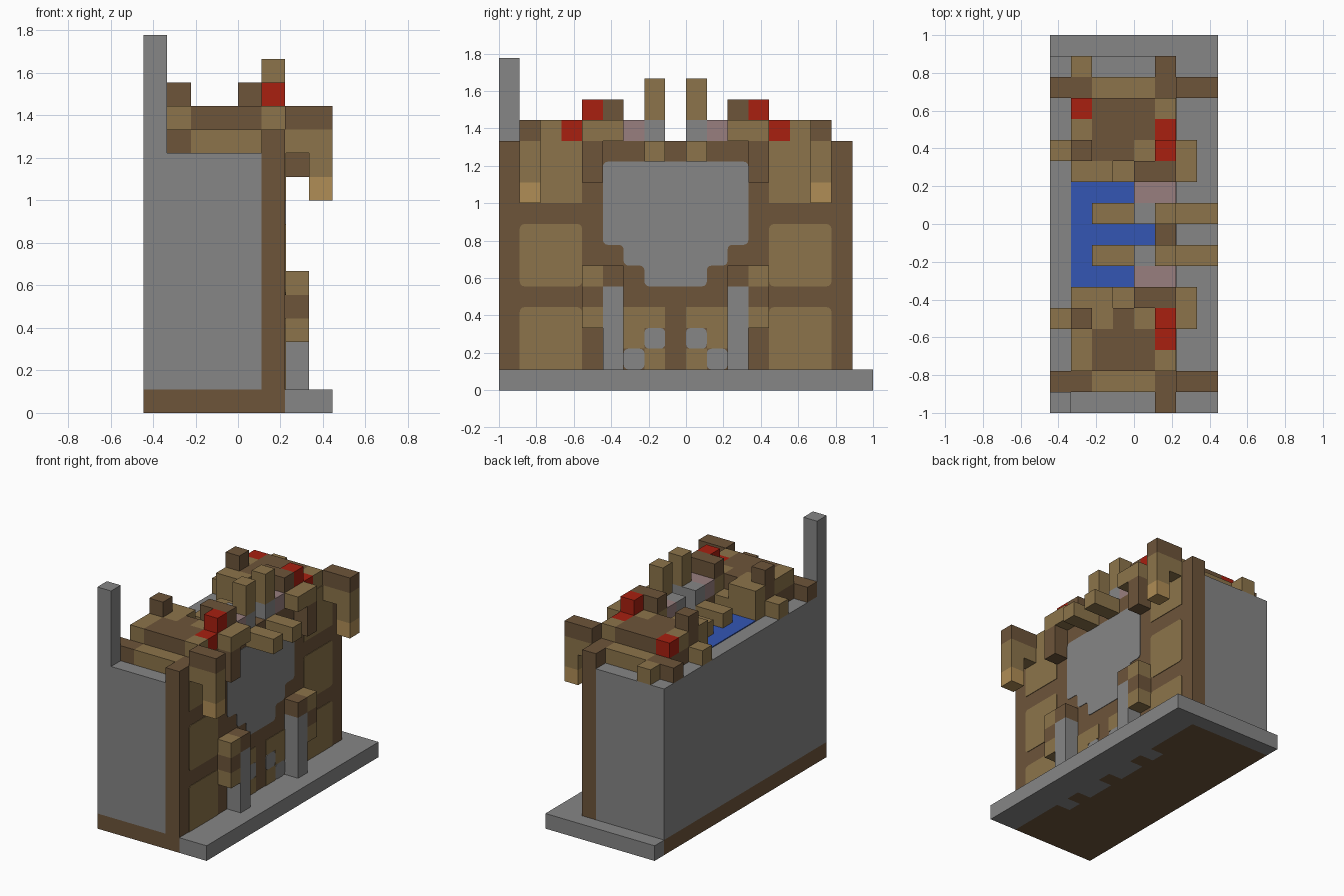
import bpy
import bmesh

cube = bpy.data.objects.get("Cube")
if cube:
    bpy.data.objects.remove(cube)

U = 1 / 9          # one building block
LAST = 17          # block count mirrored along the facade


def material(name, rgb):
    m = bpy.data.materials.new(name)
    m.use_nodes = True
    m.diffuse_color = (*rgb, 1)
    m.node_tree.nodes["Principled BSDF"].inputs["Base Color"].default_value = (*rgb, 1)
    return m


BROWN = material("dark wood", (.153, .089, .042))
STONE = material("grey stone", (.238, .238, .238))
TAN = material("tan wood", (.262, .175, .069))
RED = material("red", (.392, .014, .005))
BLUE = material("blue", (.033, .093, .456))
PINK = material("dusty pink", (.314, .209, .209))
PALE = material("pale wood", (.434, .27, .093))


def finish(name, bm, mat):
    bmesh.ops.recalc_face_normals(bm, faces=bm.faces)
    me = bpy.data.meshes.new(name)
    bm.to_mesh(me)
    bm.free()
    me.materials.append(mat)
    bpy.context.collection.objects.link(bpy.data.objects.new(name, me))


def box(name, mat, x, y, z):
    """Box from ranges counted in blocks."""
    bm = bmesh.new()
    bmesh.ops.create_cube(bm, size=1)
    for v in bm.verts:
        a, b, c = (r[0] if s < 0 else r[1] for r, s in zip((x, y, z), v.co))
        v.co = ((a - 4) * U, (b - 9) * U, c * U)
    finish(name, bm, mat)


def pair(name, mat, x, y, z):
    box(name + "_right", mat, x, y, z)
    box(name + "_left", mat, x, (LAST - y[1], LAST - y[0]), z)


def plate(name, mat, outline, rounded=True):
    """Thin inlay on the facade, outline as (y, z) blocks."""
    bm = bmesh.new()
    face = bm.faces.new([bm.verts.new((2 * U - .01 + .006, (y - 9) * U, z * U))
                         for y, z in outline])
    out = bmesh.ops.extrude_face_region(bm, geom=[face])["geom"]
    for v in (g for g in out if isinstance(g, bmesh.types.BMVert)):
        v.co.x += .008
    if rounded:
        edges = [e for e in bm.edges if abs(e.verts[0].co.x - e.verts[1].co.x) > .001]
        bmesh.ops.bevel(bm, geom=edges, offset=.025, segments=3, profile=.5, affect='EDGES')
    finish(name, bm, mat)


def panel(name, mat, y, z, rounded=True):
    for side, (a, b) in (("right", y), ("left", (LAST - y[1], LAST - y[0]))):
        plate(name + "_" + side, mat, [(a, z[0]), (b, z[0]), (b, z[1]), (a, z[1])], rounded)


# base and pavement
box("pavement", STONE, (6, 8), (0, 18), (0, 1))
box("end_pavement", STONE, (0, 6), (17, 18), (0, 1))
box("floor", BROWN, (0, 5), (0, 17), (0, 1))
pair("sill_end", BROWN, (5, 6), (0, 4), (0, 1))
pair("sill_step", STONE, (5, 6), (4, 5), (0, 1))
pair("sill_mid", BROWN, (5, 6), (5, 6), (0, 1))
pair("sill_door", STONE, (5, 6), (6, 8), (0, 1))
box("sill_center", BROWN, (5, 6), (8, 9), (0, 1))

# main body, facade and chimney
box("body", STONE, (0, 5), (0, 17), (1, 11))
box("facade", BROWN, (5, 6), (0, 17), (1, 12))
box("chimney", STONE, (0, 1), (0, 1), (11, 16))

# facade inlays
panel("lower_panel", TAN, (1, 4), (.6, 4))
panel("middle_panel", TAN, (1, 4), (5, 8))
panel("upper_panel", TAN, (1, 4), (9, 12), False)
plate("window", STONE, [(7, 5), (10, 5), (10, 6), (11, 6), (11, 7), (12, 7),
                        (12, 11), (5, 11), (5, 7), (6, 7), (6, 6), (7, 6)])
panel("door_trim", TAN, (6, 7), (2, 4), False)
panel("door_foot", STONE, (6, 7), (1, 2))
panel("door_light", STONE, (7, 8), (2, 3))
panel("door_head", TAN, (7, 8), (3, 4), False)
panel("door_base", TAN, (7, 8), (1, 2), False)

# porch posts with brackets
pair("post", STONE, (6, 7), (5, 6), (1, 5))
pair("post_cap", BROWN, (6, 7), (5, 6), (5, 6))
for k, mat in enumerate((TAN, BROWN, TAN)):
    pair("bracket_%d" % k, mat, (6, 7), (4, 5), (3 + k, 4 + k))

# hanging lamps on arms
pair("lamp_arm", BROWN, (6, 8), (1, 2), (12, 13))
pair("lamp_brace", TAN, (6, 7), (1, 2), (11, 12))
pair("lamp", TAN, (7, 8), (1, 2), (10, 12))
pair("lamp_glow", PALE, (7, 8), (1, 2), (9, 10))

# end roofs
pair("roof_corner", BROWN, (0, 2), (1, 2), (11, 12))
pair("roof_eave", TAN, (2, 5), (1, 2), (11, 12))
pair("roof_deck", BROWN, (1, 5), (2, 5), (11, 12))
pair("roof_top", BROWN, (2, 5), (2, 4), (12, 13))
box("roof_back_trim_right", TAN, (1, 2), (2, 4), (12, 13))
box("roof_back_trim_left", TAN, (1, 2), (13, 14), (12, 13))
box("red_back_block", RED, (1, 2), (14, 15), (12, 13))
box("end_trim", TAN, (1, 2), (16, 17), (11, 12))
pair("back_bracket", TAN, (0, 1), (4, 5), (11, 12))
pair("back_post", BROWN, (1, 2), (4, 5), (12, 14))
box("roof_cap_tan", TAN, (2, 3), (4, 5), (12, 13))
box("roof_cap_brown", BROWN, (2, 3), (12, 13), (12, 13))
pair("roof_ridge", BROWN, (3, 4), (4, 5), (12, 13))
pair("roof_ridge_end", TAN, (4, 5), (4, 5), (12, 13))
pair("inner_eave", TAN, (1, 4), (5, 6), (11, 12))
pair("inner_eave_top", TAN, (1, 3), (5, 6), (12, 13))

# front roof edge
pair("front_trim", TAN, (5, 6), (2, 3), (12, 13))
pair("red_low", RED, (5, 6), (3, 4), (12, 13))
pair("red_base", TAN, (5, 6), (4, 5), (12, 13))
pair("red_high", RED, (5, 6), (4, 5), (13, 14))
pair("awning", TAN, (6, 7), (4, 6), (12, 13))
pair("awning_drop", BROWN, (6, 7), (4, 5), (10, 12))
pair("gate_base", BROWN, (4, 5), (5, 7), (11, 12))
pair("gate_wall", TAN, (4, 6), (5, 6), (12, 13))
pair("gate_top", BROWN, (4, 6), (5, 6), (13, 14))
pair("pink_block", PINK, (4, 6), (6, 7), (12, 13))

# pool court with beams and towers
box("pool", BLUE, (1, 4), (6, 11), (11, 11.06))
box("pool_channel", BLUE, (4, 5), (8, 9), (11, 11.06))
pair("pool_beam", TAN, (2, 4), (7, 8), (11, 12))
pair("tower_base", STONE, (4, 5), (7, 8), (11, 13))
pair("tower_foot", STONE, (5, 6), (7, 8), (12, 13))
pair("tower", TAN, (5, 6), (7, 8), (13, 15))
pair("front_beam", TAN, (6, 8), (7, 8), (11, 12))
